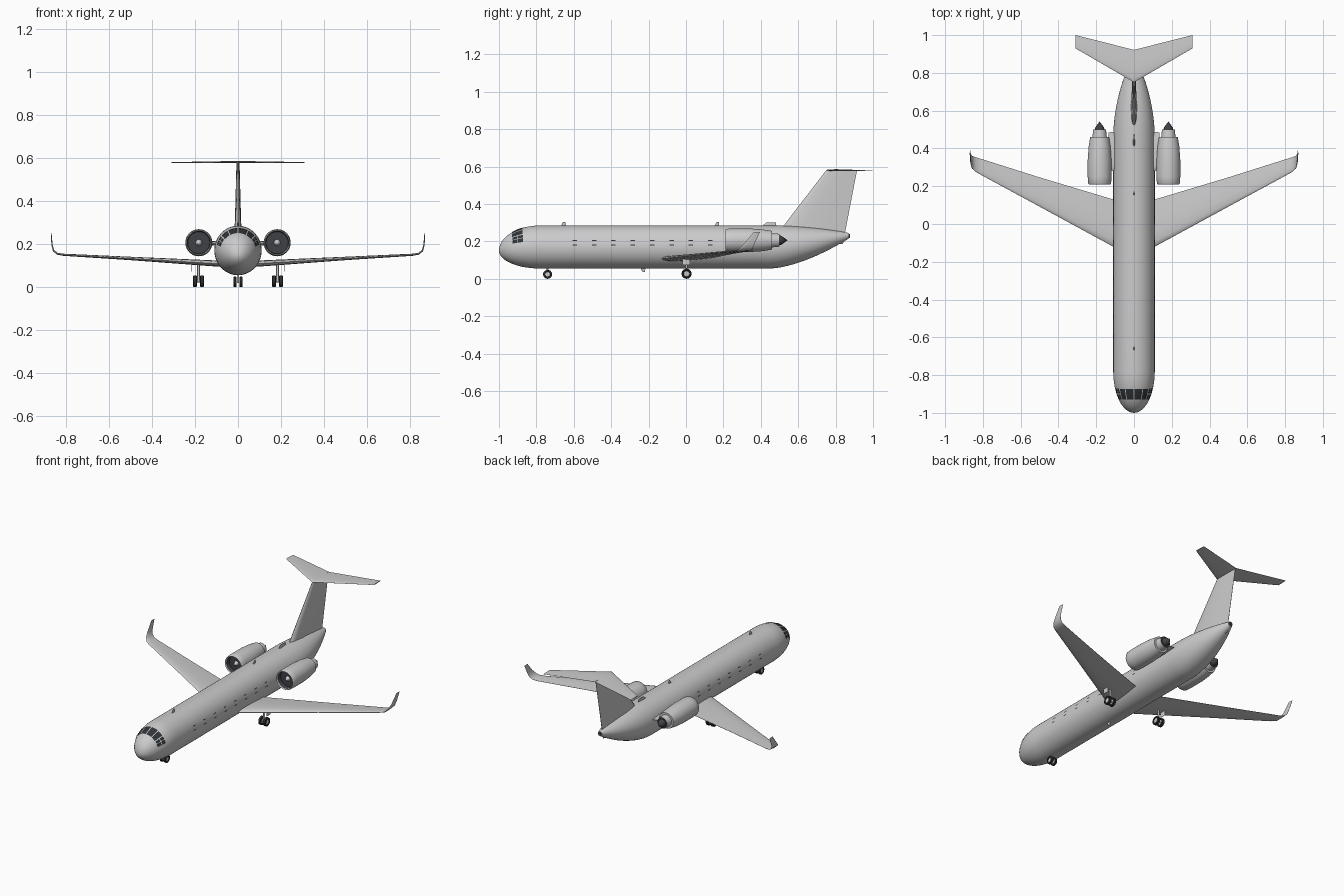
import bpy, bmesh, math
from mathutils import Vector

cube = bpy.data.objects.get("Cube")
if cube:
    bpy.data.objects.remove(cube, do_unlink=True)


def material(name, rgb):
    m = bpy.data.materials.new(name)
    m.use_nodes = True
    m.diffuse_color = (*rgb, 1)
    m.node_tree.nodes["Principled BSDF"].inputs["Base Color"].default_value = (*rgb, 1)
    return m


GREY = material("light grey skin", (0.6, 0.6, 0.61))
GLASS = material("dark glass", (0.03, 0.035, 0.04))
DARK = material("dark metal", (0.05, 0.053, 0.06))
TYRE = material("black rubber", (0.025, 0.025, 0.028))
MATS = [GREY, GLASS, DARK, TYRE]


def build(name, bm, fix_normals=True):
    bmesh.ops.remove_doubles(bm, verts=bm.verts, dist=0.00005)
    if fix_normals:
        bmesh.ops.recalc_face_normals(bm, faces=bm.faces)
    me = bpy.data.meshes.new(name)
    bm.to_mesh(me)
    bm.free()
    for m in MATS:
        me.materials.append(m)
    ob = bpy.data.objects.new(name, me)
    bpy.context.collection.objects.link(ob)
    bpy.ops.object.select_all(action='DESELECT')
    ob.select_set(True)
    bpy.context.view_layer.objects.active = ob
    bpy.ops.object.shade_smooth_by_angle(angle=math.radians(35))
    return ob


def skin(bm, rings, mats=None, caps=True):
    """Bridge closed rings of points; mats gives a material per band."""
    rows = [[bm.verts.new(p) for p in ring] for ring in rings]
    n = len(rows[0])
    for i in range(len(rows) - 1):
        for j in range(n):
            k = (j + 1) % n
            f = bm.faces.new((rows[i][j], rows[i][k], rows[i + 1][k], rows[i + 1][j]))
            f.material_index = mats[i] if mats else 0
    if caps:
        bm.faces.new(rows[0])
        bm.faces.new(rows[-1])


def revolve(name, centre, axis, profile, mats, sides=32):
    """Profile of (distance along axis, radius) that starts and ends on the axis."""
    rings = []
    for t, r in profile:
        ring = []
        for j in range(sides):
            a = math.tau * j / sides
            u, v = r * math.cos(a), r * math.sin(a)
            ring.append(Vector(centre) + Vector((u, t, v) if axis == 'y' else (t, u, v)))
        rings.append(ring)
    bm = bmesh.new()
    skin(bm, rings, mats, caps=False)
    return build(name, bm)


FOIL = [(0, 0), (0.03, 0.5), (0.12, 0.85), (0.32, 1), (0.65, 0.65), (1, 0.06)]


def foil(name, sections, mat=0):
    """Loft of sections (x, z, leading y, trailing y, thickness, lean angle)."""
    rings = []
    for x, z, y0, y1, th, lean in sections:
        nx, nz = -math.sin(lean), math.cos(lean)
        side = [(c, h) for c, h in FOIL] + [(c, -h) for c, h in reversed(FOIL[1:])]
        rings.append([(x + nx * h * th / 2, y0 + c * (y1 - y0), z + nz * h * th / 2)
                      for c, h in side])
    bm = bmesh.new()
    skin(bm, rings, [mat] * len(rings))
    return build(name, bm)


# Fuselage: round nose, constant tube, upswept tail
def hull(y, a, off=0.0):
    w, lo, hi = 0.11, 0.055, 0.285
    if y < -0.78:
        t = (y + 1) / 0.22
        f = math.sqrt(max(0, 1 - (1 - t) ** 2))
        w, lo, hi = 0.11 * f, 0.15 - 0.095 * f, 0.15 + 0.135 * f
    elif y > 0.45:
        u = (y - 0.45) / 0.42
        w, lo, hi = 0.11 - 0.095 * u * u, 0.055 + 0.16 * u ** 1.6, 0.285 - 0.04 * u * u
    return ((w + off) * math.sin(a), y, (lo + hi) / 2 + ((hi - lo) / 2 + off) * math.cos(a))


SIDES = 48
stations = [-1 + 0.22 * (1 - math.cos(math.pi / 2 * i / 14)) for i in range(15)]
stations += [-0.4, 0, 0.3] + [0.45 + 0.03 * i for i in range(15)]
bm = bmesh.new()
skin(bm, [[hull(y, math.tau * j / SIDES) for j in range(SIDES)] for y in stations])
build("fuselage", bm)
revolve("tail_exhaust", (0, 0.868, 0.23), 'y', [(0, 0), (0, 0.012), (0.008, 0.01), (0.008, 0)],
        [2] * 3, 16)


# Glazing: thin patches lying on the hull
def patch(bm, y0, y1, a0, a1, side, steps=4):
    grid = [[bm.verts.new(hull(y0 + (y1 - y0) * i / steps, side * (a0 + (a1 - a0) * j / steps), 0.002))
             for j in range(steps + 1)] for i in range(steps + 1)]
    for i in range(steps):
        for j in range(steps):
            q = [grid[i][j], grid[i + 1][j], grid[i + 1][j + 1], grid[i][j + 1]]
            f = bm.faces.new(q if side < 0 else q[::-1])
            f.normal_update()
            mid = f.calc_center_median()
            if f.normal.dot(mid - Vector((0, mid.y, 0.165))) < 0:
                f.normal_flip()
            f.material_index = 1


bm = bmesh.new()
for s in (1, -1):
    patch(bm, -0.93, -0.873, 0.03, 0.45, s)
    patch(bm, -0.93, -0.873, 0.5, 0.83, s)
    for y0, y1 in ((-0.928, -0.902), (-0.897, -0.872)):
        patch(bm, y0, y1, 0.89, 1.06, s)
        patch(bm, y0, y1, 1.09, 1.3, s)
build("cockpit_windows", bm, False)

bm = bmesh.new()
for s in (1, -1):
    for i in range(8):
        y = -0.595 + 0.1036 * i
        patch(bm, y - 0.012, y + 0.012, 1.24, 1.285, s, 1)
        patch(bm, y - 0.012, y + 0.012, 1.46, 1.505, s, 1)
build("cabin_windows", bm, False)

# Engine profile: spinner, fan face, intake lip, cowl, nozzle, exhaust cone
ENGINE = [(0.222, 0), (0.23, 0.008), (0.245, 0.015), (0.245, 0.051), (0.216, 0.053),
          (0.21, 0.057), (0.216, 0.061), (0.25, 0.063), (0.34, 0.063), (0.41, 0.058),
          (0.46, 0.05), (0.46, 0.038), (0.5, 0.034), (0.5, 0.025), (0.51, 0.024), (0.543, 0)]
ENGINE_MATS = [0, 0, 2, 2] + [0] * 8 + [2] * 3
WHEEL = [(-0.6, 0), (-0.6, 0.55), (-1, 0.62), (-1, 0.85), (-0.7, 1),
         (0.7, 1), (1, 0.85), (1, 0.62), (0.6, 0.55), (0.6, 0)]
WHEEL_MATS = [0] + [3] * 7 + [0]


def wheel(name, x, y, r, half):
    revolve(name, (x, y, r), 'x', [(t * half, q * r) for t, q in WHEEL], WHEEL_MATS, 24)


def strut(name, x, y, z0, z1, r):
    bm = bmesh.new()
    skin(bm, [[(x + r * math.cos(math.tau * j / 12), y + r * math.sin(math.tau * j / 12), z)
               for j in range(12)] for z in (z0, z1)])
    build(name, bm)


for s, side in ((1, "left"), (-1, "right")):
    # Swept wing curving up into a winglet
    foil(side + "_wing", [
        (0, 0.105, -0.18, 0.1, 0.03, 0),
        (s * 0.11, 0.11, -0.12, 0.13, 0.028, 0),
        (s * 0.5, 0.133, 0.092, 0.247, 0.016, 0),
        (s * 0.81, 0.15, 0.26, 0.345, 0.01, 0),
        (s * 0.84, 0.155, 0.277, 0.354, 0.009, s * 0.4),
        (s * 0.857, 0.17, 0.293, 0.36, 0.008, s * 0.95),
        (s * 0.864, 0.195, 0.318, 0.37, 0.006, s * 1.4),
        (s * 0.868, 0.25, 0.362, 0.395, 0.004, s * 1.5)])
    foil(side + "_tailplane", [(0, 0.581, 0.75, 0.922, 0.01, 0),
                               (s * 0.31, 0.578, 0.93, 1.0, 0.005, 0)])
    revolve(side + "_engine", (s * 0.182, 0, 0.206), 'y', ENGINE, ENGINE_MATS)
    foil(side + "_engine_pylon", [(s * 0.08, 0.2, 0.27, 0.49, 0.022, 0),
                                  (s * 0.135, 0.205, 0.29, 0.485, 0.02, 0)])
    # Landing gear
    for x, part in ((0.167, "inner"), (0.2, "outer")):
        wheel(f"{side}_{part}_main_wheel", s * x, 0.003, 0.027, 0.0095)
    strut(side + "_main_strut", s * 0.1835, 0.003, 0.025, 0.115, 0.006)
    revolve(side + "_main_axle", (s * 0.1835, 0.003, 0.027), 'x',
            [(-0.015, 0), (-0.015, 0.005), (0.015, 0.005), (0.015, 0)], [0] * 3, 12)
    foil(side + "_gear_door", [(s * 0.215, 0.073, -0.018, 0.022, 0.003, math.pi / 2),
                               (s * 0.215, 0.113, -0.018, 0.022, 0.003, math.pi / 2)])
    wheel(side + "_nose_wheel", s * 0.014, -0.74, 0.024, 0.008)
strut("nose_strut", 0, -0.74, 0.02, 0.08, 0.005)

# Vertical parts: fin, spine fairing and aerials
UP = math.pi / 2
foil("tail_fin", [(0, 0.235, 0.485, 0.848, 0.034, UP), (0, 0.36, 0.58, 0.872, 0.026, UP),
                  (0, 0.583, 0.752, 0.915, 0.014, UP)])
foil("spine_fairing", [(0, 0.275, 0.4, 0.485, 0.012, UP), (0, 0.302, 0.43, 0.48, 0.006, UP)])
for name, y, z0, z1 in (("front_aerial", -0.67, 0.28, 0.305), ("rear_aerial", 0.15, 0.28, 0.305),
                        ("belly_aerial", -0.245, 0.06, 0.036)):
    foil(name, [(0, z0, y, y + 0.028, 0.006, UP), (0, z1, y + 0.014, y + 0.026, 0.004, UP)])
foil("tail_skid", [(0, 0.22, 0.805, 0.845, 0.008, UP), (0, 0.187, 0.82, 0.84, 0.005, UP)])
